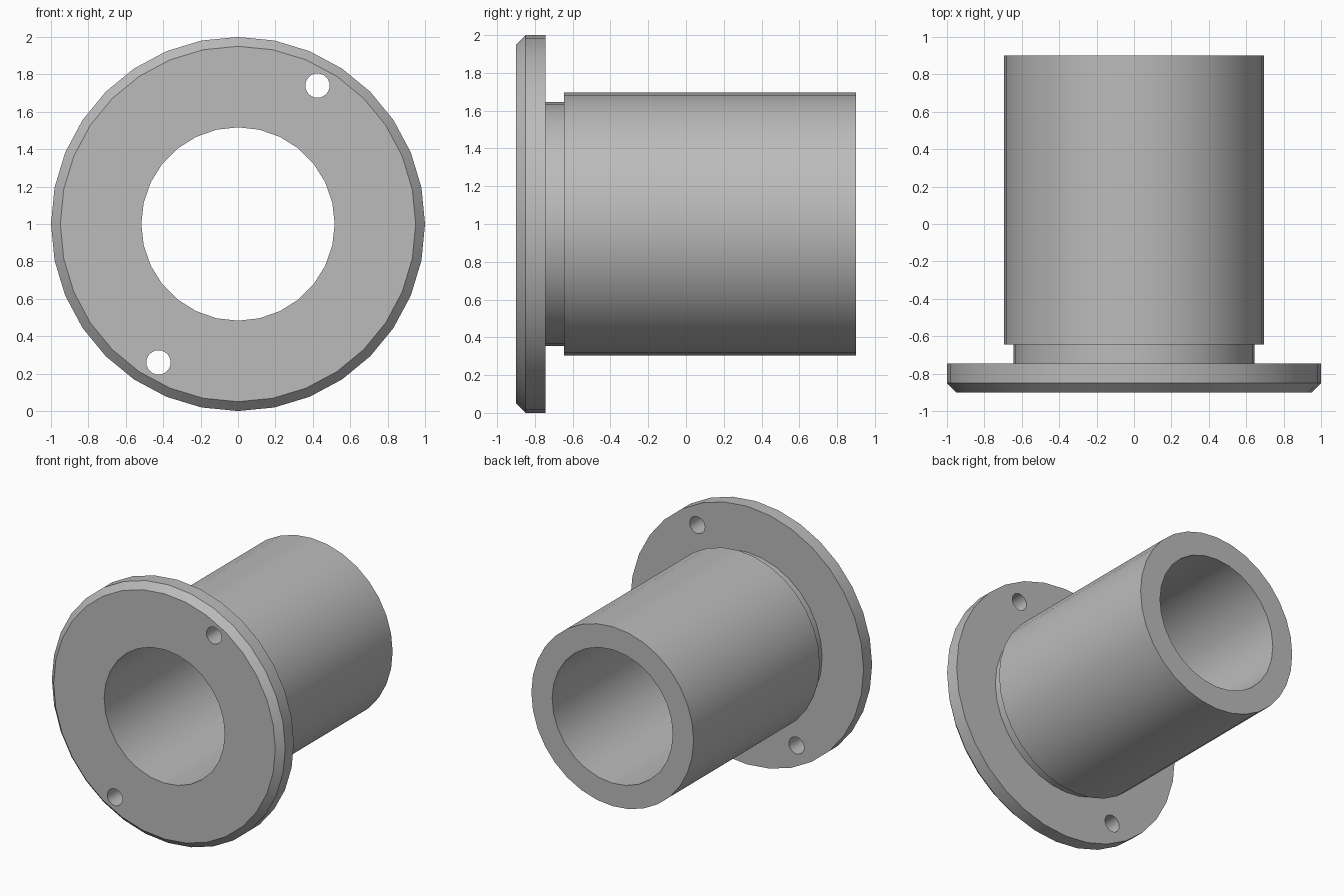
import bpy, bmesh, math
from mathutils import Matrix

cube = bpy.data.objects.get("Cube")
if cube:
    bpy.data.objects.remove(cube, do_unlink=True)

steel = bpy.data.materials.new("steel grey")
steel.use_nodes = True
GREY = (0.5, 0.5, 0.5, 1)
steel.diffuse_color = GREY
steel.node_tree.nodes["Principled BSDF"].inputs["Base Color"].default_value = GREY


def add_object(name, bm):
    bmesh.ops.recalc_face_normals(bm, faces=bm.faces)
    mesh = bpy.data.meshes.new(name)
    bm.to_mesh(mesh)
    bm.free()
    mesh.materials.append(steel)
    obj = bpy.data.objects.new(name, mesh)
    bpy.context.collection.objects.link(obj)
    return obj


def turned(name, profile, sides):
    """Solid turned about the y axis at z = 1 from (radius, y) points."""
    bm = bmesh.new()
    rings = []
    for r, y in profile:
        angles = [2 * math.pi * i / sides for i in range(sides)]
        rings.append([bm.verts.new((r * math.sin(a), y, 1 + r * math.cos(a))) for a in angles])
    for a, b in zip(rings, rings[1:]):
        for i in range(sides):
            j = (i + 1) % sides
            bm.faces.new((a[i], a[j], b[j], b[i]))
    bm.faces.new(rings[0])
    bm.faces.new(rings[-1])
    return add_object(name, bm)


def drill(target, name, x, z, radius, sides):
    """Cut a round hole through the target along y."""
    bm = bmesh.new()
    place = Matrix.Translation((x, 0, z)) @ Matrix.Rotation(math.pi / 2, 4, 'X')
    bmesh.ops.create_cone(bm, cap_ends=True, segments=sides, radius1=radius,
                          radius2=radius, depth=3, matrix=place)
    cutter = add_object(name, bm)
    cutter.hide_render = True
    mod = target.modifiers.new(name, 'BOOLEAN')
    mod.operation = 'DIFFERENCE'
    mod.solver = 'EXACT'
    mod.object = cutter
    bpy.context.view_layer.objects.active = target
    bpy.ops.object.modifier_apply(modifier=mod.name)
    bpy.data.objects.remove(cutter, do_unlink=True)


# Chamfered flange, relief groove and sleeve in one turned piece
bushing = turned("flanged_bushing", [
    (0.95, -0.9), (1, -0.85), (1, -0.745),
    (0.645, -0.745), (0.645, -0.645),
    (0.695, -0.645), (0.695, 0.9)], 32)

# Central bore and the two opposite bolt holes
drill(bushing, "bore", 0, 1, 0.517, 28)
for side in (1, -1):
    drill(bushing, "bolt_hole", side * 0.425, 1 + side * 0.74, 0.065, 24)

# Smooth round walls, crisp rims
bpy.ops.object.select_all(action='DESELECT')
bushing.select_set(True)
bpy.context.view_layer.objects.active = bushing
bpy.ops.object.shade_smooth_by_angle(angle=math.radians(30))
